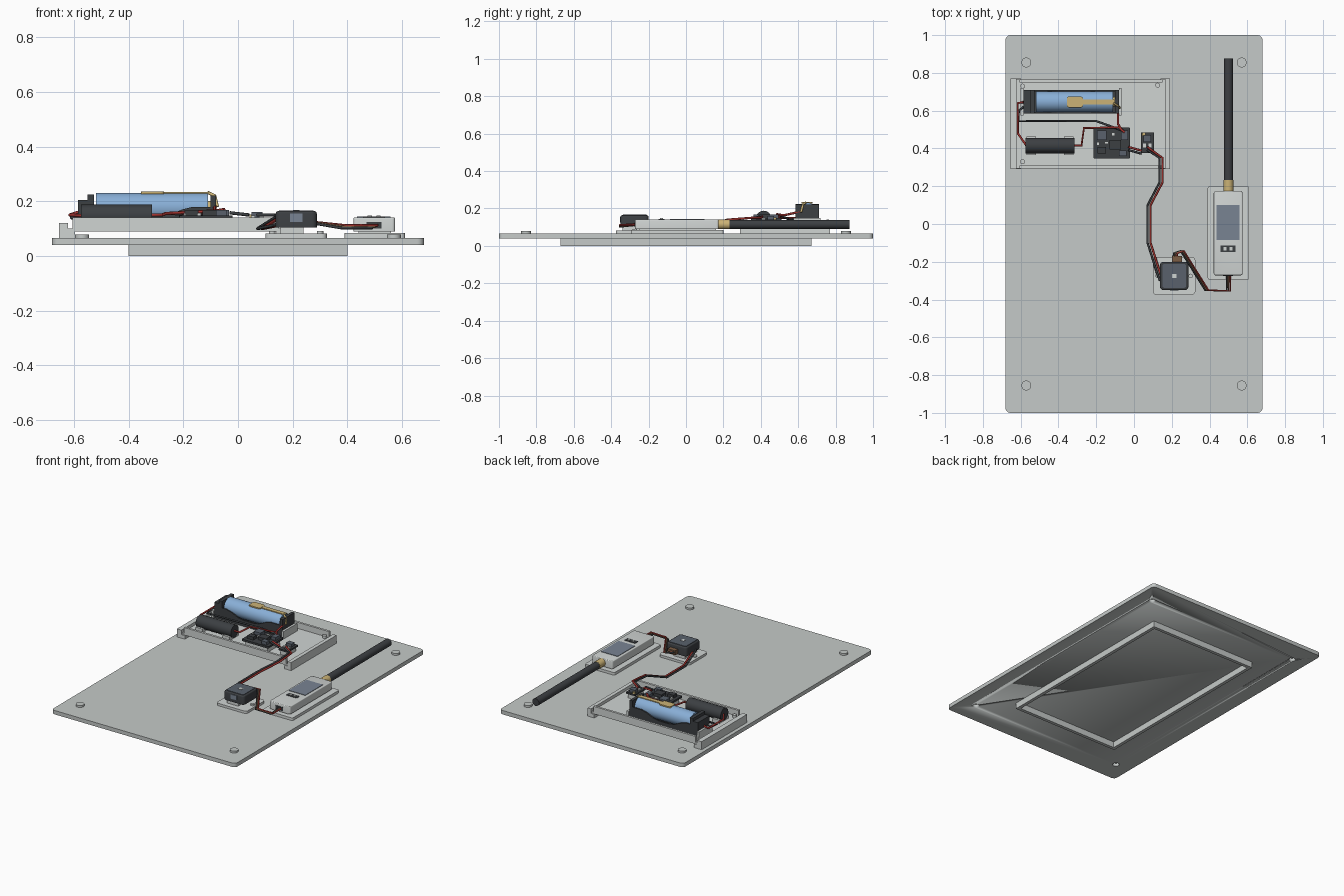
import bpy, bmesh, math
from mathutils import Matrix, Vector

cube = bpy.data.objects.get("Cube")
if cube:
    bpy.data.objects.remove(cube, do_unlink=True)


def material(name, *rgb):
    m = bpy.data.materials.new(name)
    m.use_nodes = True
    m.diffuse_color = (*rgb, 1)
    m.node_tree.nodes["Principled BSDF"].inputs["Base Color"].default_value = (*rgb, 1)
    return m


GREY = material("plate grey", 0.56, 0.59, 0.58)
PALE = material("pale grey", 0.63, 0.66, 0.65)
BLACK = material("black plastic", 0.045, 0.05, 0.055)
SLATE = material("dark slate", 0.10, 0.12, 0.15)
SCREEN = material("screen slate", 0.19, 0.23, 0.29)
BLUE = material("battery blue", 0.25, 0.43, 0.68)
GOLD = material("gold", 0.60, 0.45, 0.18)
RED = material("wire red", 0.38, 0.035, 0.03)
BROWN = material("wire brown", 0.20, 0.11, 0.06)


def finish(name, bm, mat, smooth=False):
    bmesh.ops.recalc_face_normals(bm, faces=bm.faces)
    me = bpy.data.meshes.new(name)
    bm.to_mesh(me)
    bm.free()
    ob = bpy.data.objects.new(name, me)
    bpy.context.collection.objects.link(ob)
    me.materials.append(mat)
    if smooth:
        bpy.ops.object.select_all(action='DESELECT')
        ob.select_set(True)
        bpy.context.view_layer.objects.active = ob
        bpy.ops.object.shade_smooth_by_angle(angle=math.radians(35))
    return ob


def box(name, x, y, z, mat, corner=0.0, edge=0.0):
    """Box from (low, high) ranges; corner rounds upright edges, edge rounds the top rim."""
    bm = bmesh.new()
    bmesh.ops.create_cube(bm, size=1)
    for v in bm.verts:
        v.co = [r[0] + (c + 0.5) * (r[1] - r[0]) for r, c in zip((x, y, z), v.co)]
    if corner:
        upright = [e for e in bm.edges if abs(e.verts[0].co.z - e.verts[1].co.z) > 1e-4]
        bmesh.ops.bevel(bm, geom=upright, offset=corner, segments=5, affect='EDGES', profile=0.5)
    if edge:
        rim = [e for e in bm.edges if all(v.co.z > z[1] - 1e-5 for v in e.verts)]
        bmesh.ops.bevel(bm, geom=rim, offset=edge, segments=3, affect='EDGES', profile=0.5)
    return finish(name, bm, mat, bool(corner or edge))


def cylinder(name, centre, r, length, axis, mat, sides=32):
    bm = bmesh.new()
    bmesh.ops.create_cone(bm, cap_ends=True, segments=sides, radius1=r, radius2=r, depth=length)
    turn = {'x': Matrix.Rotation(math.pi / 2, 4, 'Y'), 'y': Matrix.Rotation(math.pi / 2, 4, 'X'),
            'z': Matrix()}[axis]
    bmesh.ops.transform(bm, matrix=Matrix.Translation(centre) @ turn, verts=bm.verts)
    return finish(name, bm, mat, True)


def wire(name, points, mat, r=0.006):
    cu = bpy.data.curves.new(name, 'CURVE')
    cu.dimensions = '3D'
    cu.bevel_depth, cu.bevel_resolution, cu.use_fill_caps = r, 2, True
    sp = cu.splines.new('POLY')
    sp.points.add(len(points) - 1)
    for p, co in zip(sp.points, points):
        p.co = (*co, 1)
    cu.materials.append(mat)
    ob = bpy.data.objects.new(name, cu)
    bpy.context.collection.objects.link(ob)


def profile_x(name, outline, y0, y1, mat):
    """Extrude an (x, z) outline along y."""
    bm = bmesh.new()
    face = bm.faces.new([bm.verts.new((x, y0, z)) for x, z in outline])
    ext = bmesh.ops.extrude_face_region(bm, geom=[face])["geom"]
    bmesh.ops.translate(bm, vec=Vector((0, y1 - y0, 0)), verts=[v for v in ext if isinstance(v, bmesh.types.BMVert)])
    return finish(name, bm, mat)


def cut(target, cutter):
    mod = target.modifiers.new("cut", 'BOOLEAN')
    mod.operation, mod.solver, mod.object = 'DIFFERENCE', 'EXACT', cutter
    bpy.context.view_layer.objects.active = target
    bpy.ops.object.modifier_apply(modifier=mod.name)
    bpy.data.objects.remove(cutter, do_unlink=True)


# Base plate with corner studs, recessed from below
plate = box("base_plate", (-0.68, 0.68), (-1, 1), (0.04, 0.066), GREY, corner=0.025)
for sx in (-1, 1):
    for sy in (-1, 1):
        cut(plate, cylinder("hole", (sx * 0.57, sy * 0.855, 0.045), 0.021, 0.032, 'z', GREY))
        cylinder("corner_stud", (sx * 0.57, sy * 0.855, 0.072), 0.026, 0.013, 'z', GREY)

# Locating rim under the plate
for s in (-1, 1):
    box("rim_side", sorted((s * 0.4, s * 0.378)), (-0.67, 0.67), (0, 0.0405), GREY)
    box("rim_end", (-0.378, 0.378), sorted((s * 0.67, s * 0.648)), (0, 0.0405), GREY)

# Rails holding the raised electronics tray
for name, outer, inner in (("left", 0.19, 0.165), ("right", -0.655, -0.622)):
    x = sorted((outer, inner))
    box(name + "_rail", x, (0.29, 0.77), (0.066, 0.12), PALE)
    ledge = sorted((inner, inner + (0.025 if outer < 0 else -0.025)))
    box(name + "_rail_foot", ledge, (0.29, 0.77), (0.066, 0.09), PALE)
box("tray_floor", (-0.622, 0.165), (0.295, 0.765), (0.09, 0.1), PALE)
for y in ((0.295, 0.31), (0.75, 0.765)):
    box("tray_wall", (-0.605, 0.15), y, (0.1, 0.14), PALE)
for x, y in ((-0.59, 0.73), (-0.59, 0.33), (0.125, 0.735)):
    cylinder("tray_peg", (x, y, 0.108), 0.013, 0.016, 'z', PALE, 16)

# Battery holder with dipped side walls
box("holder_floor", (-0.585, -0.08), (0.585, 0.71), (0.1, 0.118), BLACK)
half = [(-0.58, 0.18), (-0.50, 0.18), (-0.46, 0.17), (-0.41, 0.147), (-0.37, 0.14)]
wave = half + [(-0.665 - x, z) for x, z in reversed(half)]
for y in (0.585, 0.701):
    profile_x("holder_side", [(-0.58, 0.1)] + wave + [(-0.085, 0.1)], y, y + 0.009, BLACK)
box("holder_end_right", (-0.55, -0.527), (0.585, 0.71), (0.1, 0.225), BLACK)
box("holder_end_block", (-0.585, -0.55), (0.585, 0.71), (0.1, 0.205), BLACK)
box("holder_end_left", (-0.1, -0.08), (0.585, 0.71), (0.1, 0.222), BLACK)
for x in (-0.6, -0.08):
    box("holder_lug", (x, x + 0.015), (0.575, 0.72), (0.1, 0.15), PALE)

# Battery cell and contact strip
cylinder("battery", (-0.315, 0.647, 0.176), 0.055, 0.41, 'x', BLUE, 48)
cylinder("battery_cap", (-0.107, 0.647, 0.176), 0.025, 0.014, 'x', GOLD)
box("contact_pad", (-0.355, -0.27), (0.617, 0.675), (0.227, 0.235), GOLD, corner=0.012)
box("contact_strip", (-0.275, -0.1), (0.632, 0.66), (0.228, 0.234), GOLD)
wire("contact_lead", [(-0.11, 0.64, 0.232), (-0.085, 0.625, 0.22), (-0.075, 0.615, 0.18)], GOLD)

# Capacitor in clips
cylinder("capacitor", (-0.445, 0.415, 0.147), 0.041, 0.26, 'x', BLACK)
for x in (-0.57, -0.37):
    box("capacitor_clip", (x, x + 0.05), (0.366, 0.464), (0.1, 0.125), PALE)

# Charger board and its components
box("charger_support", (-0.2, -0.035), (0.36, 0.495), (0.1, 0.135), PALE)
box("charger_board", (-0.215, -0.02), (0.347, 0.51), (0.135, 0.148), BLACK, corner=0.006)
for x, y, w, h, mat in ((-0.17, 0.47, 0.05, 0.05, SLATE), (-0.10, 0.42, 0.06, 0.05, BLACK),
                        (-0.05, 0.47, 0.035, 0.05, SLATE), (-0.17, 0.39, 0.045, 0.035, BLACK),
                        (-0.11, 0.475, 0.018, 0.018, PALE), (-0.145, 0.43, 0.02, 0.012, PALE),
                        (-0.06, 0.375, 0.04, 0.03, SLATE), (-0.19, 0.425, 0.015, 0.02, PALE)):
    tall = 0.158 if mat is PALE else 0.168
    box("charger_chip", (x - w / 2, x + w / 2), (y - h / 2, y + h / 2), (0.148, tall), mat)

# Regulator board
box("regulator_support", (0.045, 0.095), (0.385, 0.475), (0.1, 0.13), PALE)
box("regulator_board", (0.038, 0.105), (0.375, 0.485), (0.13, 0.141), BLACK)
box("regulator_coil", (0.05, 0.09), (0.435, 0.47), (0.141, 0.16), SLATE)
for x in (0.055, 0.085):
    box("regulator_pad", (x - 0.008, x + 0.008), (0.405, 0.425), (0.141, 0.148), PALE)
cylinder("regulator_post", (0.052, 0.475, 0.145), 0.01, 0.012, 'z', GOLD, 12)

# Receiver module on its mount
box("receiver_mount", (0.1, 0.325), (-0.375, -0.175), (0.066, 0.082), PALE, corner=0.02)
box("receiver_pedestal", (0.155, 0.24), (-0.34, -0.21), (0.082, 0.106), PALE)
for x in (0.125, 0.3):
    cylinder("mount_stud", (x, -0.275, 0.085), 0.012, 0.012, 'z', PALE, 16)
box("receiver_body", (0.138, 0.288), (-0.35, -0.2), (0.105, 0.164), BLACK, corner=0.018, edge=0.008)
box("receiver_top", (0.15, 0.276), (-0.338, -0.212), (0.162, 0.167), SLATE, corner=0.012)
box("receiver_mark", (0.202, 0.224), (-0.286, -0.264), (0.166, 0.169), PALE)
box("receiver_port", (0.19, 0.236), (-0.353, -0.345), (0.125, 0.155), SCREEN)
box("receiver_plug", (0.2, 0.255), (-0.2, -0.17), (0.11, 0.14), BROWN)

# Radio unit with screen, buttons and antenna
box("radio_mount", (0.39, 0.61), (-0.295, 0.2), (0.066, 0.084), PALE, corner=0.012)
box("radio_foot", (0.44, 0.56), (-0.25, 0.16), (0.084, 0.091), PALE)
box("radio_body", (0.422, 0.575), (-0.272, 0.175), (0.09, 0.141), PALE, corner=0.012, edge=0.005)
box("radio_screen", (0.436, 0.558), (-0.085, 0.1), (0.139, 0.144), SCREEN)
box("button_panel", (0.458, 0.537), (-0.147, -0.115), (0.139, 0.144), BLACK)
for x in (0.482, 0.514):
    box("button", (x - 0.008, x + 0.008), (-0.139, -0.123), (0.143, 0.148), PALE)
box("radio_port", (0.47, 0.525), (-0.276, -0.27), (0.1, 0.125), BLACK)
cylinder("antenna_collar", (0.5, 0.203, 0.115), 0.026, 0.058, 'y', GOLD)
cylinder("antenna_rod", (0.5, 0.55, 0.115), 0.0245, 0.65, 'y', BLACK)

# Tray wiring
wire("cell_red_wire", [(-0.585, 0.645, 0.16), (-0.615, 0.64, 0.15), (-0.615, 0.48, 0.15), (-0.57, 0.415, 0.147)], RED)
wire("cell_black_wire", [(-0.585, 0.62, 0.15), (-0.61, 0.6, 0.145), (-0.61, 0.545, 0.14),
                         (-0.2, 0.545, 0.145), (-0.06, 0.495, 0.165)], BLACK)
wire("capacitor_wire", [(-0.315, 0.415, 0.15), (-0.278, 0.415, 0.15), (-0.265, 0.508, 0.155),
                        (-0.08, 0.512, 0.165), (-0.05, 0.485, 0.17)], RED)
wire("strip_wire", [(-0.085, 0.62, 0.185), (-0.085, 0.53, 0.165), (-0.06, 0.49, 0.165)], RED)

# Paired leads from the tray to the receiver
for name, d, mat in (("red", 0.008, RED), ("black", -0.008, BLACK)):
    wire(name + "_supply_wire", [(-0.03, 0.4 + d, 0.158), (0.04, 0.38 + d, 0.15)], mat)
    wire(name + "_receiver_wire", [(0.07, 0.4 + d, 0.15), (0.143 + d, 0.35, 0.15), (0.143 + d, 0.22, 0.14),
                                   (0.08 + d, 0.1, 0.1), (0.08 + d, -0.1, 0.1),
                                   (0.13 + d, -0.26, 0.11), (0.145 + d, -0.3, 0.115)], mat)

# Leads from the receiver to the radio
for i, mat in enumerate((BLACK, BROWN, RED)):
    d = (i - 1) * 0.009
    wire("radio_wire", [(0.215 + d, -0.19, 0.125), (0.22 + d, -0.155, 0.13), (0.255 + d, -0.142, 0.125),
                        (0.385 + d, -0.35, 0.107 + d / 2), (0.5 + d, -0.355, 0.107 + d / 2),
                        (0.5 + d, -0.27, 0.112)], mat, 0.005)
